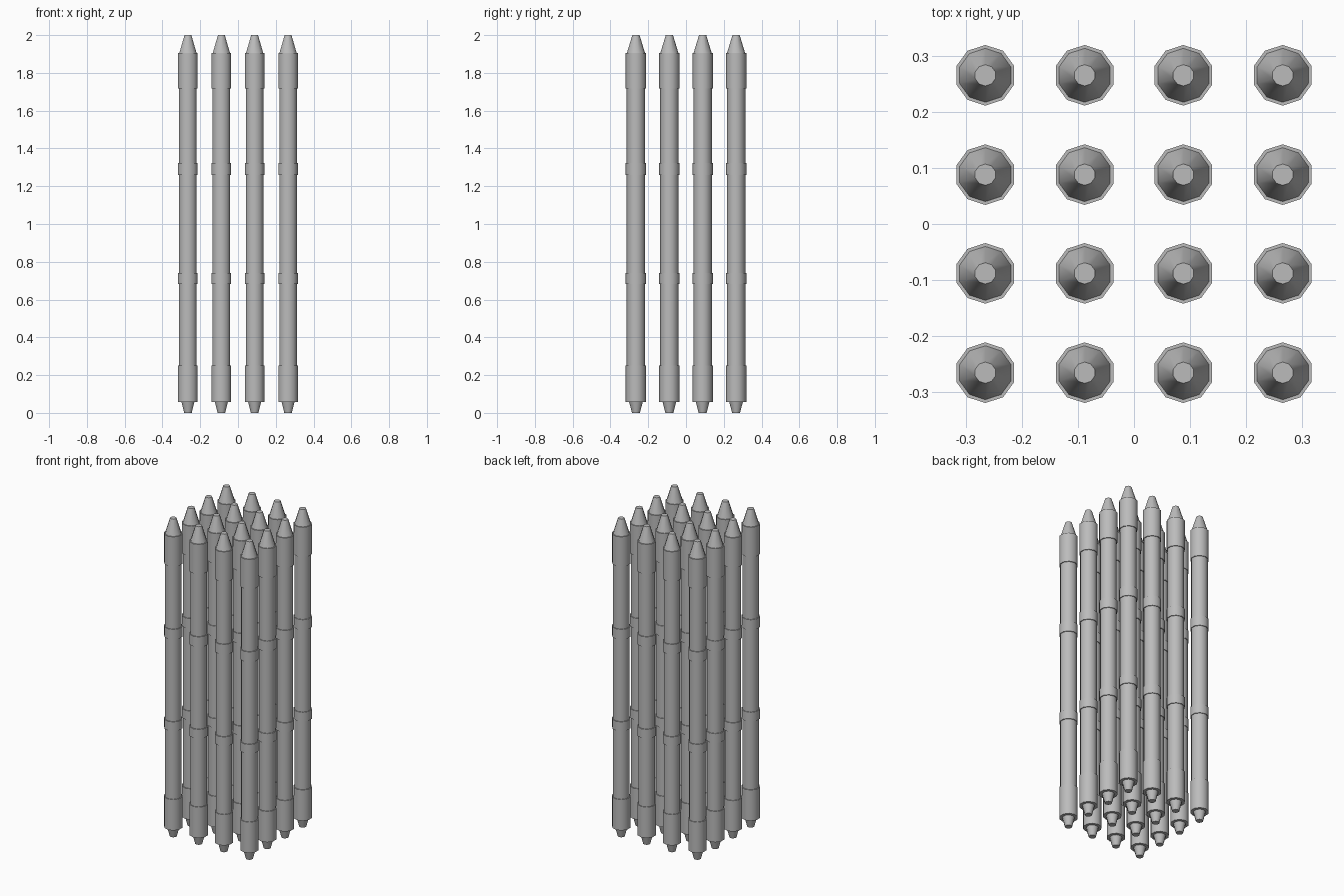
import bpy, bmesh, math

if "Cube" in bpy.data.objects:
    bpy.data.objects.remove(bpy.data.objects["Cube"])

SIDES = 10
SHAFT, BAND = 0.049, 0.054
GRID = (-0.265, -0.088, 0.088, 0.265)

metal = bpy.data.materials.new("plain grey metal")
metal.use_nodes = True
grey = (0.5, 0.5, 0.5, 1)
metal.diffuse_color = grey
metal.node_tree.nodes["Principled BSDF"].inputs["Base Color"].default_value = grey

# Rod outline from bottom to top: nozzle, four raised bands on a shaft, nose cone
bands = ((0.058, 0.252), (0.683, 0.741), (1.259, 1.323), (1.718, 1.905))
profile = [(0.021, 0), (0.036, bands[0][0])]
for low, high in bands:
    profile += [(BAND, low), (BAND, high), (SHAFT, high), (SHAFT, high)]
    profile.pop()
    if (low, high) != bands[-1]:
        next_low = bands[bands.index((low, high)) + 1][0]
        profile.append((SHAFT, next_low))
profile[-1] = (0.048, bands[-1][1])
profile.append((0.019, 2.0))

# Lathe the outline into one closed mesh
bm = bmesh.new()
rings = []
for radius, z in profile:
    angles = [math.pi / 2 + math.tau * i / SIDES for i in range(SIDES)]
    rings.append([bm.verts.new((radius * math.cos(a), radius * math.sin(a), z)) for a in angles])
for lower, upper in zip(rings, rings[1:]):
    for i in range(SIDES):
        j = (i + 1) % SIDES
        bm.faces.new((lower[i], lower[j], upper[j], upper[i]))
bm.faces.new(rings[0][::-1])
bm.faces.new(rings[-1])
mesh = bpy.data.meshes.new("rod")
bm.to_mesh(mesh)
bm.free()
mesh.materials.append(metal)

# Four by four bundle of identical rods
rods = []
for row, y in enumerate(GRID, 1):
    for column, x in enumerate(GRID, 1):
        rod = bpy.data.objects.new(f"rod_row{row}_column{column}", mesh)
        rod.location = (x, y, 0)
        bpy.context.collection.objects.link(rod)
        rods.append(rod)

# Round shading around the rods, crisp at the steps
bpy.ops.object.select_all(action="DESELECT")
rods[0].select_set(True)
bpy.context.view_layer.objects.active = rods[0]
bpy.ops.object.shade_smooth_by_angle(angle=math.radians(40))
